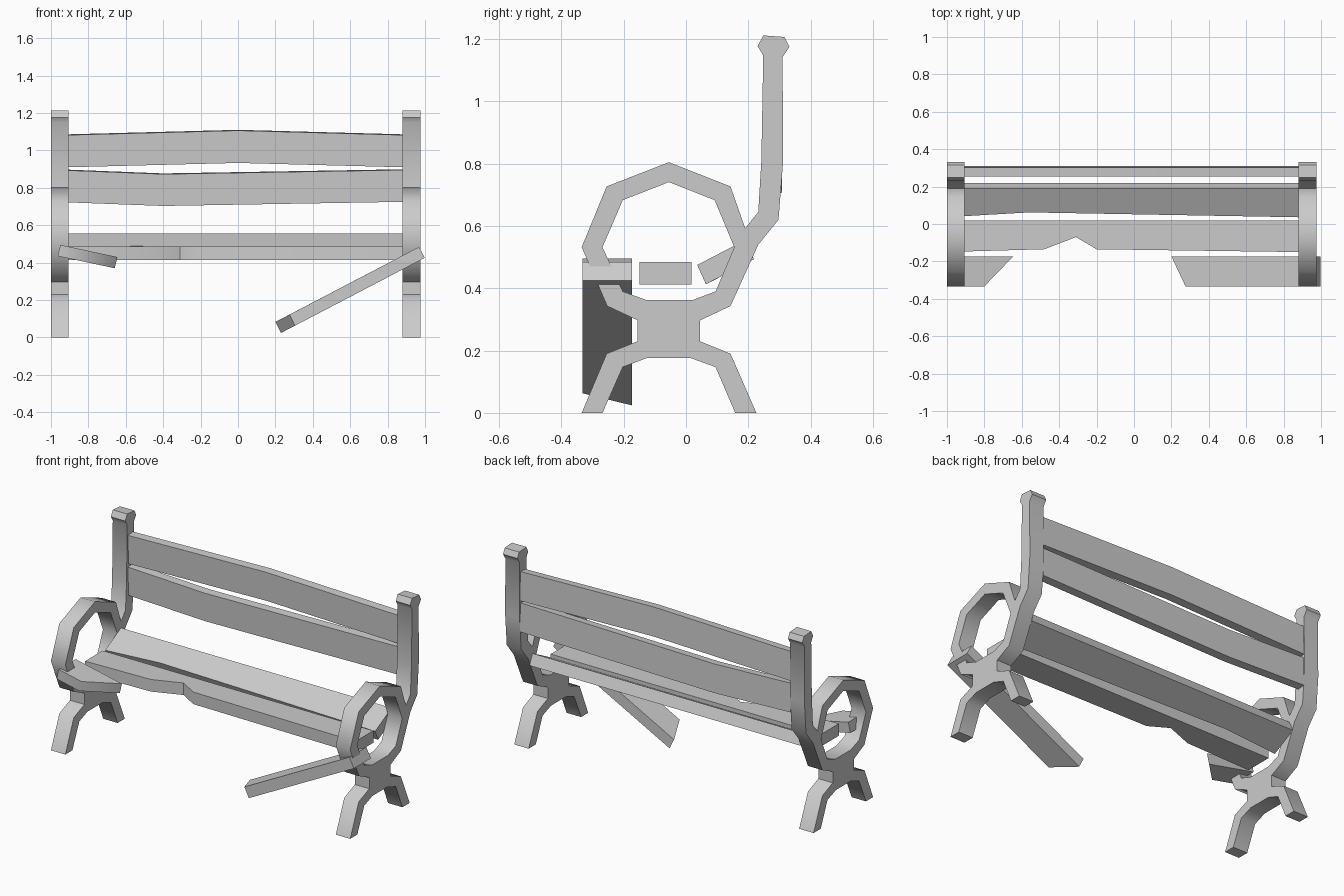
import bpy, bmesh
from math import radians
from mathutils import Vector

if "Cube" in bpy.data.objects:
    bpy.data.objects.remove(bpy.data.objects["Cube"])


def smooth(ob):
    bpy.ops.object.select_all(action='DESELECT')
    ob.select_set(True)
    bpy.context.view_layer.objects.active = ob
    bpy.ops.object.shade_smooth_by_angle(angle=radians(50))


def prism(name, pts, vec):
    """Extrude a closed 3D outline along a vector."""
    bm = bmesh.new()
    a = [bm.verts.new(p) for p in pts]
    b = [bm.verts.new(Vector(p) + Vector(vec)) for p in pts]
    n = len(a)
    bm.faces.new(a)
    bm.faces.new(b[::-1])
    for i in range(n):
        bm.faces.new((a[i], a[(i + 1) % n], b[(i + 1) % n], b[i]))
    bmesh.ops.recalc_face_normals(bm, faces=bm.faces)
    me = bpy.data.meshes.new(name)
    bm.to_mesh(me)
    bm.free()
    ob = bpy.data.objects.new(name, me)
    bpy.context.collection.objects.link(ob)
    smooth(ob)
    return ob


def frame(name, x, outlines):
    """Side frame: filled (y, z) outlines with thickness along x."""
    cu = bpy.data.curves.new(name, 'CURVE')
    cu.dimensions = '2D'
    cu.fill_mode = 'BOTH'
    cu.extrude = 0.0475
    for pts in outlines:
        s = cu.splines.new('POLY')
        s.points.add(len(pts) - 1)
        for p, (y, z) in zip(s.points, pts):
            p.co = (y, z, 0, 1)
        s.use_cyclic_u = True
    ob = bpy.data.objects.new(name, cu)
    bpy.context.collection.objects.link(ob)
    ob.location.x = x
    ob.rotation_euler = (radians(90), 0, radians(90))
    bpy.ops.object.select_all(action='DESELECT')
    ob.select_set(True)
    bpy.context.view_layer.objects.active = ob
    bpy.ops.object.convert(target='MESH')
    ob = bpy.context.object
    bm = bmesh.new()
    bm.from_mesh(ob.data)
    bmesh.ops.remove_doubles(bm, verts=bm.verts, dist=0.0005)
    bmesh.ops.recalc_face_normals(bm, faces=bm.faces)
    bm.to_mesh(ob.data)
    bm.free()
    smooth(ob)


# Iron side frames: armrest ring, back post and crossed legs
outer = [(-.335, .532), (-.255, .727), (-.055, .805), (.143, .727), (.19, .593),
         (.232, .645), (.242, .81), (.248, 1.148), (.23, 1.177), (.248, 1.212),
         (.316, 1.207), (.332, 1.175), (.31, 1.142), (.312, .81), (.297, .62),
         (.232, .54), (.143, .343), (.045, .297), (.045, .23), (.143, .19),
         (.226, 0), (.158, 0), (.095, .147), (.015, .176), (-.126, .176),
         (-.203, .147), (-.268, 0), (-.335, 0), (-.255, .19), (-.155, .23),
         (-.155, .297), (-.253, .343)]
hole = [(-.268, .532), (-.203, .683), (-.055, .741), (.092, .683),
        (.155, .532), (.095, .39), (.02, .362), (-.126, .362), (-.203, .39)]
frame("left_side_frame", -.9525, [outer, hole])
frame("right_side_frame", .9275, [outer, hole])

L, R = -.906, .88

# Warped backrest slats
prism("upper_back_slat",
      [(L, .261, .91), (0, .261, .933), (R, .261, .91),
       (R, .255, 1.082), (0, .255, 1.106), (L, .255, 1.082)], (0, .048, .004))
prism("lower_back_slat",
      [(L, .261, .722), (-.4, .261, .703), (R, .261, .725),
       (R, .255, .895), (-.4, .255, .873), (L, .255, .893)], (0, .048, .004))

# Middle seat plank with a chipped front edge
prism("middle_seat_plank",
      [(L, -.147, .413), (-.48, -.135, .413), (-.31, -.07, .413), (-.2, -.135, .413),
       (R, -.15, .413), (R, .018, .413), (L, .018, .413)], (0, 0, .072))

# Tilted rear seat plank with a worn front edge
prism("rear_seat_plank",
      [(L, .042, .478), (-.56, .062, .488), (R, .036, .475),
       (R, .19, .555), (L, .19, .555)], (.0, .028, -.062))

# Front plank snapped into two pieces
prism("broken_plank_left",
      [(-.95, -.333, .495), (-.8, -.333, .463), (-.645, -.173, .43),
       (-.95, -.173, .495)], (-.014, 0, -.06))
prism("broken_plank_right",
      [(.968, -.333, .484), (.968, -.173, .484), (.2, -.173, .083),
       (.275, -.333, .122)], (.03, 0, -.059))
